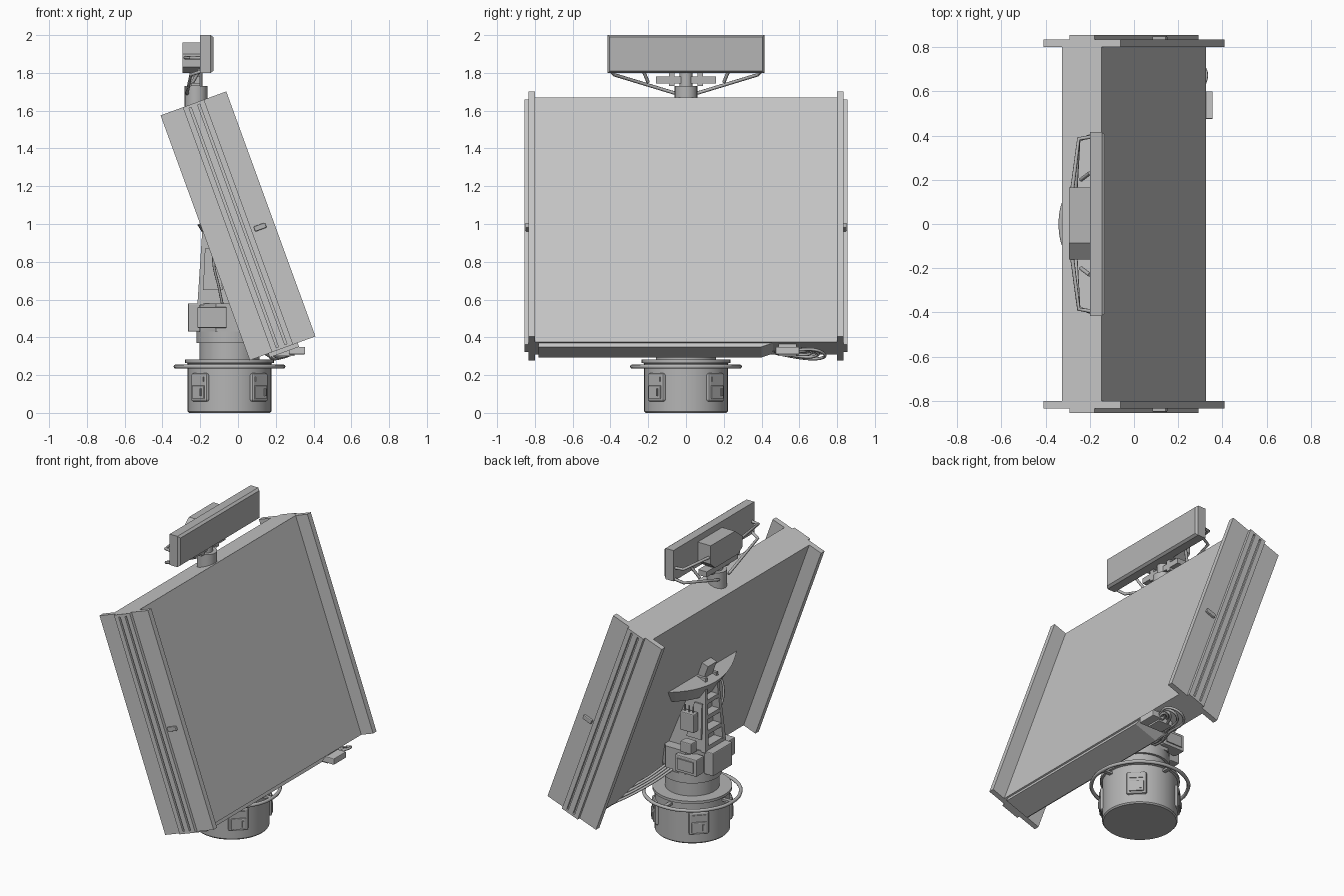
import bpy, bmesh, math
from mathutils import Matrix, Vector

cube = bpy.data.objects.get("Cube")
if cube:
    bpy.data.objects.remove(cube, do_unlink=True)


def material(name, value):
    m = bpy.data.materials.new(name)
    m.use_nodes = True
    colour = (value, value, value, 1)
    m.diffuse_color = colour
    m.node_tree.nodes["Principled BSDF"].inputs["Base Color"].default_value = colour
    return m


LIGHT = material("light grey", 0.56)
MID = material("mid grey", 0.46)

# Leaning frame of the array: x = out of the face, y = across, z = up the face
LEAN = Matrix.Translation((0, 0, 0.99)) @ Matrix.Rotation(math.radians(-20), 4, 'Y')
WORLD = Matrix.Identity(4)
AXIS = -0.045          # x of the turntable axis


def finish(name, bm, mat, frame=WORLD, bevel=0, smooth=False):
    bmesh.ops.recalc_face_normals(bm, faces=bm.faces)
    me = bpy.data.meshes.new(name)
    bm.to_mesh(me)
    bm.free()
    me.materials.append(mat)
    ob = bpy.data.objects.new(name, me)
    bpy.context.collection.objects.link(ob)
    ob.matrix_world = frame
    if bevel:
        mod = ob.modifiers.new("Bevel", 'BEVEL')
        mod.width = bevel
        mod.segments = 2
    if smooth:
        bpy.ops.object.select_all(action='DESELECT')
        ob.select_set(True)
        bpy.context.view_layer.objects.active = ob
        bpy.ops.object.shade_smooth_by_angle(angle=math.radians(35))
    return ob


def box(name, x, y, z, mat=LIGHT, frame=WORLD, bevel=0):
    bm = bmesh.new()
    bmesh.ops.create_cube(bm, size=1)
    for v in bm.verts:
        v.co = [r[0] + (r[1] - r[0]) * (c + 0.5) for r, c in zip((x, y, z), v.co)]
    return finish(name, bm, mat, frame, bevel)


def prism(name, points, axis, lo, hi, mat=LIGHT, frame=WORLD, shape=None):
    """Extrude a 2D outline along an axis, with an optional reshaping of the vertices."""
    bm = bmesh.new()

    def place(p, d):
        c = list(p)
        c.insert(axis, d)
        return bm.verts.new(c)
    rings = [[place(p, d) for p in points] for d in (lo, hi)]
    bm.faces.new(rings[0])
    bm.faces.new(rings[1])
    n = len(points)
    for i in range(n):
        j = (i + 1) % n
        bm.faces.new((rings[0][i], rings[0][j], rings[1][j], rings[1][i]))
    if shape:
        for v in bm.verts:
            shape(v.co)
    return finish(name, bm, mat, frame)


def lathe(name, profile, x, mat=MID, steps=48):
    """Turn an (r, z) profile about a vertical axis."""
    bm = bmesh.new()
    verts = [bm.verts.new((r, 0, z)) for r, z in profile]
    edges = [bm.edges.new(e) for e in zip(verts, verts[1:])]
    bmesh.ops.spin(bm, geom=verts + edges, axis=(0, 0, 1), cent=(0, 0, 0),
                   angle=math.tau, steps=steps)
    bmesh.ops.remove_doubles(bm, verts=bm.verts, dist=1e-4)
    return finish(name, bm, mat, Matrix.Translation((x, 0, 0)), smooth=True)


def tube(name, points, radius, mat=MID, cyclic=False, kind='BEZIER'):
    cu = bpy.data.curves.new(name, 'CURVE')
    cu.dimensions = '3D'
    cu.bevel_depth = radius
    cu.bevel_resolution = 2
    cu.resolution_u = 8
    cu.use_fill_caps = True
    sp = cu.splines.new(kind)
    pts = sp.bezier_points if kind == 'BEZIER' else sp.points
    pts.add(len(points) - 1)
    for p, c in zip(pts, points):
        if kind == 'BEZIER':
            p.co = c
            p.handle_left_type = p.handle_right_type = 'AUTO'
        else:
            p.co = (*c, 1)
    sp.use_cyclic_u = cyclic
    cu.materials.append(mat)
    ob = bpy.data.objects.new(name, cu)
    bpy.context.collection.objects.link(ob)
    return ob


def span(s, a, b):
    return tuple(sorted((s * a, s * b)))


# Antenna array with its side wings, ribbed rails and handles
H = 0.69
box("array_panel", (-0.095, 0.095), (-0.8, 0.8), (-H, H), LIGHT, LEAN)
prism("lower_trim", [(-0.78, -H), (-0.78, -0.712), (0.4, -0.712), (0.46, -H)],
      0, -0.08, 0.085, LIGHT, LEAN)
for s, side in ((1, "left"), (-1, "right")):
    box(side + "_wing", (-0.185, 0.185), span(s, 0.8, 0.835), (-H, H), LIGHT, LEAN)
    box(side + "_rail_base", (-0.06, 0.06), span(s, 0.834, 0.842), (-H, H), LIGHT, LEAN)
    for i, (a, b) in enumerate(((-0.06, -0.03), (-0.018, 0.018), (0.03, 0.06))):
        box(f"{side}_rail_rib_{i}", (a, b), span(s, 0.84, 0.855), (-H, H), LIGHT, LEAN)
    for z in (-H, H - 0.015):
        box(side + "_rail_end", (-0.06, 0.06), span(s, 0.84, 0.855), (z, z + 0.015), LIGHT, LEAN)
    box(side + "_handle", (0.075, 0.14), span(s, 0.83, 0.85), (-0.06, -0.032), MID, LEAN, 0.005)

# Turntable base, neck and guard ring
lathe("base_drum", [(0, 0), (0.215, 0), (0.222, 0.008), (0.222, 0.262), (0.235, 0.265),
                    (0.235, 0.282), (0.16, 0.282), (0.16, 0.37), (0.175, 0.37),
                    (0.175, 0.43), (0, 0.43)], AXIS)
ring = [(AXIS + 0.285 * math.cos(a), 0.285 * math.sin(a), 0.245)
        for a in (math.tau * i / 12 for i in range(12))]
tube("guard_ring", ring, 0.011, MID, True)
for i in range(4):
    turn = Matrix.Translation((AXIS, 0, 0)) @ Matrix.Rotation(math.radians(45 + 90 * i), 4, 'Z')
    box("hatch", (0.19, 0.232), (-0.06, 0.06), (0.06, 0.21), MID, turn, 0.012)
    box("hatch_cover", (0.22, 0.24), (-0.045, 0.045), (0.075, 0.145), MID, turn, 0.005)
    box("hatch_label", (0.22, 0.237), (-0.04, 0.04), (0.165, 0.19), MID, turn)
    box("hatch_latch", (0.23, 0.246), (0.02, 0.03), (0.09, 0.13), MID, turn)
    arm = turn @ Matrix.Rotation(math.radians(45), 4, 'Z')
    box("ring_bracket", (0.21, 0.285), (-0.012, 0.012), (0.238, 0.252), MID, arm)

# Eight-sided hub with equipment boxes
octagon = [(AXIS + 0.185 * math.cos(a), 0.185 * math.sin(a))
           for a in (math.tau * (i + 0.5) / 8 for i in range(8))]
prism("hub", octagon, 2, 0.43, 0.58, MID)
box("hub_back_box", (-0.265, -0.2), (-0.1, 0.1), (0.43, 0.58), MID, bevel=0.006)
for s, side in ((1, "left"), (-1, "right")):
    box(side + "_hub_box", (-0.215, -0.06), span(s, 0.12, 0.2), (0.45, 0.56), MID, bevel=0.006)
    box(side + "_hub_lid", (-0.195, -0.08), span(s, 0.2, 0.207), (0.47, 0.54), MID)


# Tapering mast with open slots in its back
def taper(c):
    c.y *= 1 - 0.4 * (c.z - 0.58) / 0.45


for s in (1, -1):
    prism("mast_cheek", [(-0.215, 0.57), (0.06, 0.57), (-0.1, 1.03), (-0.185, 1.03)], 1,
          *span(s, 0.075, 0.105), MID, shape=taper)
    prism("mast_hatch", [(-0.185, 0.65), (-0.08, 0.65), (-0.12, 0.87), (-0.175, 0.87)], 1,
          *span(s, 0.1, 0.118), MID, shape=taper)
prism("mast_core", [(-0.15, 0.57), (0.06, 0.57), (-0.1, 1.03), (-0.14, 1.03)], 1,
      -0.08, 0.08, MID, shape=taper)
for i in range(5):
    z = 0.58 + 0.095 * i
    x = -0.214 + 0.03 * (z - 0.57) / 0.46
    prism("mast_rung", [(x, z), (-0.12, z), (-0.12, z + 0.025), (x + 0.002, z + 0.025)], 1,
          -0.08, 0.08, MID, shape=taper)
box("mast_control_box", (-0.16, -0.06), (0.1, 0.15), (0.7, 0.82), MID, bevel=0.006)
box("mast_junction_box", (-0.17, -0.09), (0.13, 0.19), (0.58, 0.65), MID, bevel=0.006)
for x in (-0.14, -0.11, -0.08):
    tube("control_wire", [(x, 0.125, 0.81), (x, 0.125, 0.86)], 0.005)


# Crescent cradle that carries the array
def cradle(c):
    if c.z < 0:
        c.y *= 0.75
        c.x = -0.09 + (c.x + 0.09) * 0.8


arc = [(-0.09 - 0.11 * (1 - (t / 8) ** 2), 0.36 * t / 8) for t in range(-8, 9)]
prism("cradle", arc, 2, -0.03, 0.08, MID, LEAN, cradle)
box("cradle_lug", (-0.14, -0.09), (-0.045, 0.045), (0.07, 0.17), MID, LEAN)

# Upper antenna: bar with a chamfered face, gearbox, post and struts
bar = box("upper_antenna", (-0.2, -0.13), (-0.415, 0.415), (1.8, 2.0), MID)
bm = bmesh.new()
bm.from_mesh(bar.data)
face = max(bm.faces, key=lambda f: f.calc_center_median().x)
for v in face.verts:
    v.co.x -= 0.015
bmesh.ops.inset_region(bm, faces=[face], thickness=0.016, depth=0.015)
bm.to_mesh(bar.data)
bm.free()
prism("gearbox", [(-0.16, 1.83), (-0.12, 1.8), (0.12, 1.8), (0.165, 1.84), (0.165, 1.96),
                  (-0.085, 1.96), (-0.16, 1.9)], 0, -0.293, -0.2, MID)
lathe("antenna_post", [(0, 1.6), (0.06, 1.6), (0.06, 1.73), (0.035, 1.73), (0.035, 1.82),
                       (0, 1.82)], -0.222, MID, 24)
box("post_crossbar", (-0.26, -0.2), (-0.16, 0.16), (1.745, 1.78), MID)
for s, side in ((1, "left"), (-1, "right")):
    box(side + "_post_web", (-0.25, -0.2), span(s, 0.06, 0.09), (1.73, 1.81), MID)
    for name, path in (
            ("lower_strut", [(-0.27, 0.05, 1.69), (-0.25, 0.38, 1.79), (-0.19, 0.4, 1.81)]),
            ("upper_strut", [(-0.28, 0.15, 1.88), (-0.25, 0.385, 1.88), (-0.19, 0.395, 1.88)]),
            ("cross_strut", [(-0.24, 0.2, 1.75), (-0.2, 0.23, 1.82)])):
        tube(f"{side}_{name}", [(x, s * y, z) for x, y, z in path], 0.009, MID, kind='POLY')

# Cables, connector box and mast wire
box("connector_box", (0.27, 0.356), (0.475, 0.6), (0.31, 0.35), LIGHT, bevel=0.004)
box("connector_mount", (0.2, 0.3), (0.49, 0.585), (0.3, 0.37), LIGHT)
for i in range(4):
    d = 0.022 * i
    tube("cable", [(-0.03 + d, 0.14, 0.45), (0.04 + d, 0.3, 0.38), (0.15 + d, 0.5, 0.31 + d / 4),
                   (0.24 + d, 0.73 - 1.5 * d, 0.295 + d / 2),
                   (0.32 - d / 2, 0.7 - d, 0.33), (0.3 - d, 0.58, 0.335)], 0.008)
tube("mast_wire", [(-0.1, -0.2, 0.96), (-0.13, -0.2, 0.82), (-0.1, -0.16, 0.66),
                   (-0.08, -0.13, 0.56)], 0.007)
